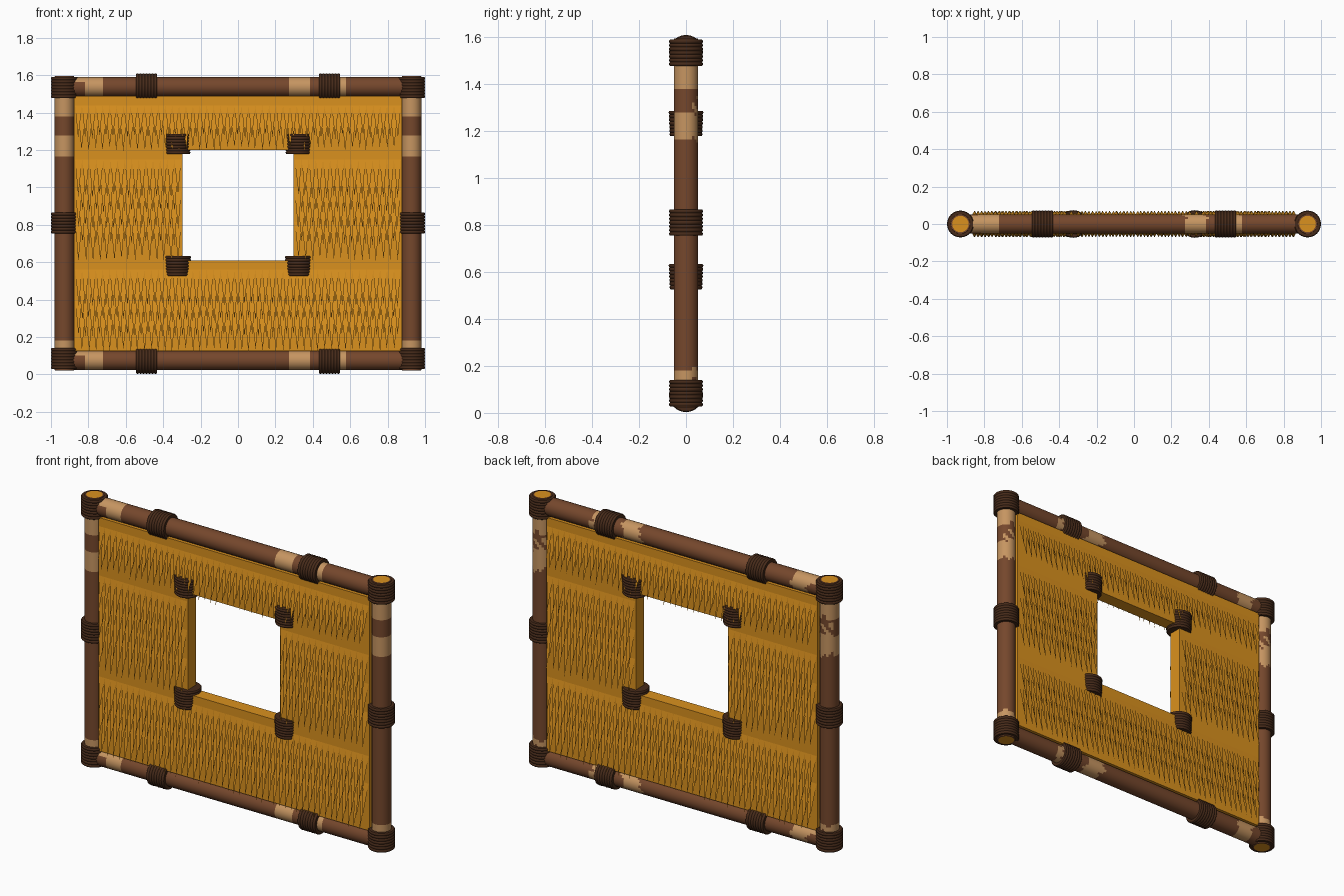
import bpy, bmesh, math, random

if "Cube" in bpy.data.objects:
    bpy.data.objects.remove(bpy.data.objects["Cube"])

random.seed(4)


def material(name, srgb):
    m = bpy.data.materials.new(name)
    lin = [(c / 255 / 12.92) if c < 11 else ((c / 255 + 0.055) / 1.055) ** 2.4 for c in srgb]
    m.diffuse_color = (*lin, 1)
    m.use_nodes = True
    m.node_tree.nodes["Principled BSDF"].inputs["Base Color"].default_value = m.diffuse_color
    return m


BARK = material("brown bark", (117, 71, 44))
TAN = material("bare tan wood", (198, 149, 97))
STRAW = material("golden straw", (218, 145, 30))
ROPE = material("dark rope", (70, 42, 25))


def finish(bm, name, mats, smooth=False, recalc=True):
    if recalc:
        bmesh.ops.recalc_face_normals(bm, faces=bm.faces)
    me = bpy.data.meshes.new(name)
    bm.to_mesh(me)
    bm.free()
    for m in mats:
        me.materials.append(m)
    ob = bpy.data.objects.new(name, me)
    bpy.context.collection.objects.link(ob)
    if smooth:
        for p in me.polygons:
            p.use_smooth = True
        me.set_sharp_from_angle(angle=math.radians(40))
    return ob


def lathe(name, axis, centre, profile, mats, rule=None, cap_mat=0, n=24):
    """Revolve (position, radius) pairs around a line parallel to x or z."""
    bm = bmesh.new()
    rings = []
    for t, r in profile:
        ring = []
        for i in range(n):
            a = 2 * math.pi * i / n
            u, v = r * math.cos(a), r * math.sin(a)
            p = (t, v, u) if axis == "x" else (u, v, t)
            ring.append(bm.verts.new([p[k] + centre[k] for k in range(3)]))
        rings.append(ring)
    for j in range(len(rings) - 1):
        t = (profile[j][0] + profile[j + 1][0]) / 2
        for i in range(n):
            k = (i + 1) % n
            f = bm.faces.new((rings[j][i], rings[j][k], rings[j + 1][k], rings[j + 1][i]))
            if rule:
                f.material_index = rule(t, 2 * math.pi * (i + 0.5) / n)
    for ring in (rings[0], rings[-1]):
        bm.faces.new(ring).material_index = cap_mat
    return finish(bm, name, mats, True)


def patches(bands, top_bands, back_bands):
    """Bare wood bands; extra ones on the upper side, ragged ones on the back (y > 0)."""
    def rule(t, a):
        wob, use = 0.0, list(bands)
        if math.cos(a) > 0.45:
            use += top_bands
        if math.sin(a) > 0.5:
            wob = 0.012 * math.sin(3 * a + 9 * t) + 0.008 * math.sin(7 * a)
            if math.sin(5 * a + 90 * t) > 0:
                use += back_bands
        return int(any(lo < t + wob < hi for lo, hi in use))
    return rule


def log(name, axis, centre, lo, hi, bands, top_bands=(), back_bands=()):
    steps = 110
    prof = [(lo, 0.044), (lo, 0.051)]
    prof += [(lo + 0.002 + (hi - lo - 0.004) * i / steps, 0.052) for i in range(steps + 1)]
    prof += [(hi, 0.051), (hi, 0.044)]
    lathe(name, axis, centre, prof, [BARK, TAN, STRAW],
          patches(bands, list(top_bands), list(back_bands)), 2)


def lashing(name, axis, centre, length=0.112, r=0.072, taper=0.0):
    """Stack of rope coils, optionally narrower at the lower end."""
    coils, prof = 7, []
    for c in range(coils):
        for s in range(5):
            f = (c + s / 5) / coils
            k = 1 - taper * (1 - f)
            bulge = math.sin(math.pi * s / 5) ** 0.6 if s else 0
            prof.append(((f - 0.5) * length, k * (r - 0.004 + 0.004 * bulge)))
    prof.append((length / 2, r - 0.004))
    # ends turn in to meet the wood
    prof = [(-length / 2, 0.04)] + prof + [(length / 2, 0.05)]
    return lathe(name, axis, centre, prof, [ROPE])


PX, TOP, BOT = 0.928, 1.537, 0.075

# Frame logs
for side, s in (("left", -1), ("right", 1)):
    log(side + "_post", "z", (s * PX, 0, 0), 0.022, 1.594,
        [(1.385, 1.485), (1.17, 1.283), (0.14, 0.178)], back_bands=[(1.283, 1.36)])
for lvl, z in (("top", TOP), ("bottom", BOT)):
    log(lvl + "_beam", "x", (0, 0, z), -0.885, 0.885,
        [(-0.825, -0.72), (0.267, 0.38), (0.545, 0.585)], [(-0.88, -0.8)])

# Rope lashings on frame and window corners
for side, s in (("left", -1), ("right", 1)):
    for lvl, z in (("top", 1.533), ("middle", 0.81), ("bottom", 0.084)):
        lashing(f"{side}_{lvl}_post_lashing", "z", (s * PX, 0, z))
    for lvl, z in (("top", TOP), ("bottom", BOT)):
        lashing(f"{side}_{lvl}_beam_lashing", "x", (s * 0.489, 0, z))
    for lvl, z in (("top", 1.232), ("bottom", 0.58)):
        lashing(f"{side}_{lvl}_window_lashing", "z", (s * 0.325, 0, z), 0.108, 0.074, 0.06)

# Thatch wall: boxes around the window, each hung with rows of flat pointed straws
HALF, TIP = 0.038, 0.07


def thatch(name, x0, x1, z0, z1, length, rows):
    bm = bmesh.new()
    bmesh.ops.create_cube(bm, size=1)
    for v in bm.verts:
        v.co = ((x0 + x1) / 2 + v.co.x * (x1 - x0), v.co.y * 2 * HALF,
                (z0 + z1) / 2 + v.co.z * (z1 - z0))
    finish(bm, name + "_wall", [STRAW])
    bm = bmesh.new()
    cols = round((x1 - x0 - 0.01) / 0.037)
    w = (x1 - x0 - 0.01) / cols
    first = z1 - 0.05
    pitch = (first - length - z0 - 0.004) / max(1, rows - 1)
    for s in (-1, 1):
        for k in range(rows):
            zt = first - k * pitch
            for c in range(cols - k % 2):
                xc = x0 + 0.005 + w * (c + 0.5 + 0.5 * (k % 2))
                zb = max(z0 - 0.005, zt - length + random.uniform(-0.012, 0.012))
                xt = xc + random.uniform(-0.003, 0.003)
                l = bm.verts.new((xc - w / 2, s * HALF, zt))
                r = bm.verts.new((xc + w / 2, s * HALF, zt))
                t = bm.verts.new((xt, s * TIP, zb))
                bm.faces.new((l, t, r) if s < 0 else (l, r, t))
    finish(bm, name + "_straws", [STRAW], recalc=False)


thatch("upper_thatch", -0.876, 0.876, 1.2, 1.488, 0.17, 2)
thatch("left_thatch", -0.876, -0.298, 0.61, 1.2, 0.2, 5)
thatch("right_thatch", 0.298, 0.876, 0.61, 1.2, 0.2, 5)
thatch("lower_thatch", -0.876, 0.876, 0.124, 0.61, 0.19, 4)
